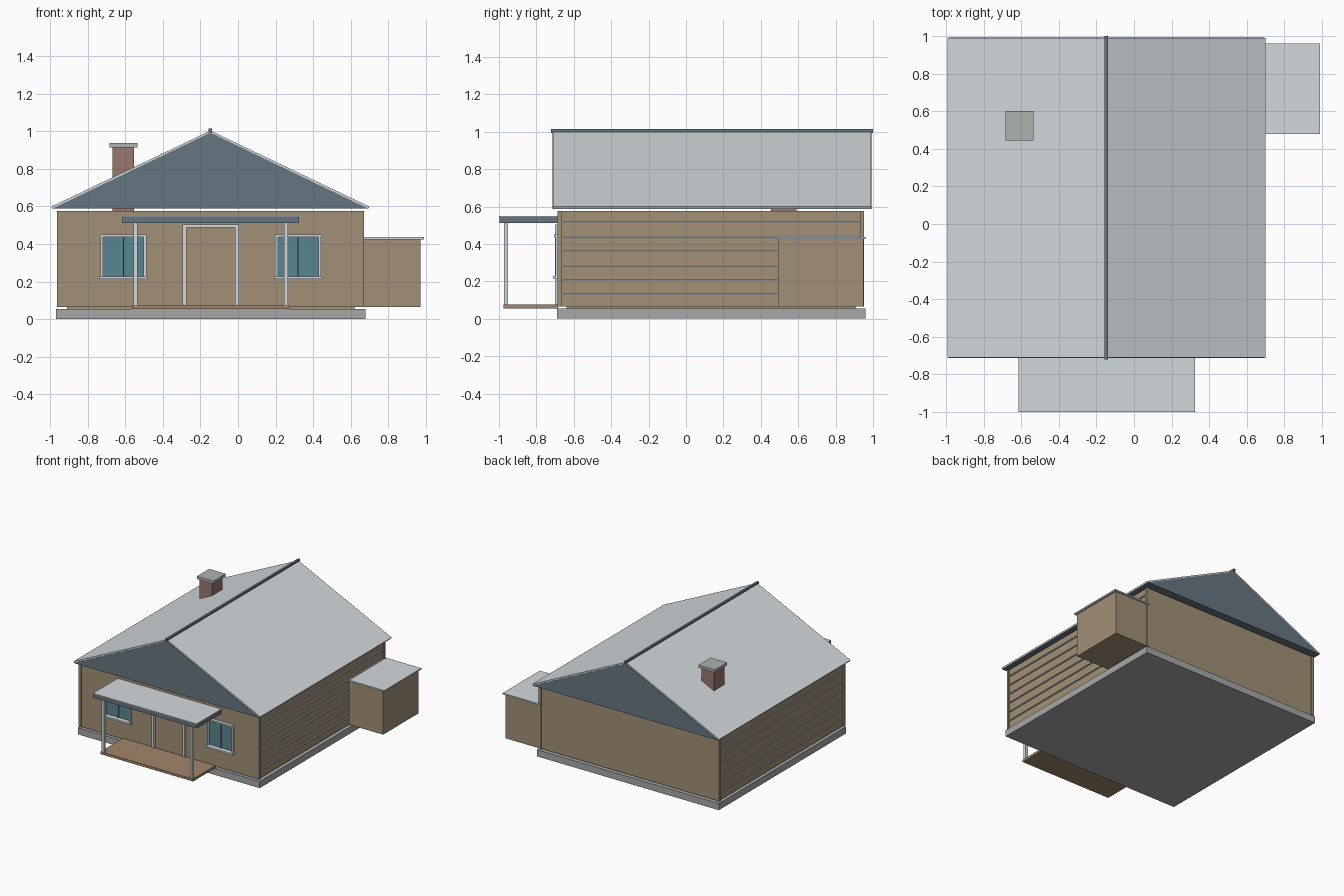
import bpy, bmesh
from math import atan2, cos, sin

if "Cube" in bpy.data.objects:
    bpy.data.objects.remove(bpy.data.objects["Cube"])

def mat(name, rgb):
    m = bpy.data.materials.new(name)
    m.diffuse_color = (*rgb, 1)
    m.use_nodes = True
    m.node_tree.nodes["Principled BSDF"].inputs["Base Color"].default_value = m.diffuse_color
    return m

WOOD = mat("wood", (0.36, 0.28, 0.18))
DECK = mat("deck", (0.36, 0.24, 0.15))
SLATE = mat("slate", (0.13, 0.18, 0.22))
METAL = mat("roof_metal", (0.65, 0.70, 0.72))
STONE = mat("stone", (0.38, 0.39, 0.38))
BRICK = mat("brick", (0.32, 0.19, 0.16))
GLASS = mat("glass", (0.10, 0.24, 0.28))
CAP = mat("cap", (0.42, 0.45, 0.43))

def make(name, bm, m):
    bmesh.ops.recalc_face_normals(bm, faces=bm.faces)
    me = bpy.data.meshes.new(name)
    bm.to_mesh(me)
    bm.free()
    ob = bpy.data.objects.new(name, me)
    bpy.context.collection.objects.link(ob)
    me.materials.append(m)
    return ob

def box(name, x, y, z, m):
    """Box from (min, max) ranges."""
    bm = bmesh.new()
    bmesh.ops.create_cube(bm, size=1)
    for v in bm.verts:
        v.co = [r[0] if c < 0 else r[1] for r, c in zip((x, y, z), v.co)]
    return make(name, bm, m)

def extrude_xz(name, pts, y0, y1, m):
    """Extrude an x-z profile along y."""
    bm = bmesh.new()
    f = bm.faces.new([bm.verts.new((x, y0, z)) for x, z in pts])
    g = bmesh.ops.extrude_face_region(bm, geom=[f])
    bmesh.ops.translate(bm, vec=(0, y1 - y0, 0),
                        verts=[v for v in g["geom"] if isinstance(v, bmesh.types.BMVert)])
    return make(name, bm, m)

# Foundation and floor
box("foundation", (-0.97, 0.68), (-0.69, 0.96), (0, 0.055), STONE)
box("floor", (-0.91, 0.62), (-0.64, 0.905), (0.055, 0.075), WOOD)

# Front wall: panel grid with window and door openings
Z0, Z1, FRONT, T = 0.065, 0.575, -0.68, 0.035
xs = [-0.955, -0.725, -0.495, -0.285, -0.005, 0.205, 0.435, 0.662]
zs = [Z0, 0.22, 0.445, 0.485, Z1]
openings = {(1, 1), (5, 1), (3, 0), (3, 1), (3, 2)}
bm = bmesh.new()
grid = [[bm.verts.new((x, FRONT, z)) for z in zs] for x in xs]
for i in range(len(xs) - 1):
    for j in range(len(zs) - 1):
        if (i, j) not in openings:
            bm.faces.new((grid[i][j], grid[i + 1][j], grid[i + 1][j + 1], grid[i][j + 1]))
wall = make("front_wall", bm, WOOD)
for p in wall.data.polygons:
    if p.normal.y > 0:
        p.flip()
sol = wall.modifiers.new("thickness", "SOLIDIFY")
sol.thickness, sol.offset = T, -1

# Other walls
box("back_wall", (-0.955, 0.662), (0.945 - T, 0.945), (Z0, Z1), WOOD)
box("left_wall", (-0.955, -0.955 + T), (FRONT + T, 0.945 - T), (Z0, Z1), WOOD)
box("right_wall", (0.662 - T, 0.662), (FRONT + T, 0.945 - T), (Z0, Z1), WOOD)

# Corner posts
for x in (-0.965, 0.65):
    for y in (-0.686, 0.932):
        box("corner_post", (x, x + 0.022), (y, y + 0.02), (Z0, Z1), WOOD)

# Siding battens on both sides
for z in (0.13, 0.207, 0.284, 0.361, 0.438, 0.515):
    for x in (-0.962, 0.658):
        box("siding_batten", (x, x + 0.014), (-0.655, 0.925), (z - 0.004, z + 0.004), METAL)

# Windows
for x0, x1 in ((-0.725, -0.495), (0.205, 0.435)):
    xm = (x0 + x1) / 2
    box("window_glass", (x0, x1), (-0.675, -0.665), (0.22, 0.445), GLASS)
    for x in (x0, x1):
        box("window_jamb", (x - 0.007, x + 0.007), (-0.698, -0.665), (0.228, 0.44), METAL)
    box("window_mullion", (xm - 0.003, xm + 0.003), (-0.683, -0.67), (0.228, 0.44), SLATE)
    box("window_head", (x0 - 0.009, x1 + 0.009), (-0.705, -0.665), (0.438, 0.45), METAL)
    box("window_sill", (x0 - 0.014, x1 + 0.014), (-0.712, -0.665), (0.214, 0.228), METAL)

# Door
box("door", (-0.285, -0.005), (-0.675, -0.655), (Z0, 0.487), WOOD)
for x in (-0.285, -0.005):
    box("door_jamb", (x - 0.01, x + 0.01), (-0.70, -0.66), (0.075, 0.487), METAL)
box("door_head", (-0.295, 0.005), (-0.70, -0.66), (0.487, 0.505), METAL)

# Porch
box("porch_deck", (-0.565, 0.275), (-0.975, -0.685), (0.055, 0.075), DECK)
for x in (-0.556, 0.244):
    box("porch_post", (x, x + 0.022), (-0.973, -0.951), (0.075, 0.515), METAL)
box("porch_fascia", (-0.615, 0.325), (-0.998, -0.68), (0.512, 0.545), SLATE)
box("porch_roof", (-0.615, 0.325), (-1.0, -0.68), (0.545, 0.55), METAL)

# Main roof: gable prism, two sloped panels, ridge
CX, HALF, EAVE, APEX = -0.147, 0.842, 0.588, 0.993
extrude_xz("gable_roof_core",
           [(CX - HALF, EAVE), (CX + HALF, EAVE), (CX, APEX)], -0.714, 0.993, SLATE)
a = atan2(APEX - EAVE, HALF)
dx, dz = 0.012 * sin(a), 0.012 * cos(a)
for s, side in ((-1, "left"), (1, "right")):
    extrude_xz(side + "_roof_panel",
               [(CX, APEX), (CX + s * HALF, EAVE),
                (CX + s * (HALF + dx), EAVE + dz), (CX, APEX + dz)], -0.711, 0.99, METAL)
box("roof_ridge", (CX - 0.009, CX + 0.009), (-0.722, 1.0), (0.994, 1.014), SLATE)

# Chimney
box("chimney", (-0.667, -0.555), (0.455, 0.59), (0.5, 0.917), BRICK)
box("chimney_cap", (-0.685, -0.535), (0.445, 0.603), (0.915, 0.938), CAP)

# Side annex
box("annex", (0.655, 0.972), (0.492, 0.948), (Z0, 0.425), WOOD)
box("annex_roof", (0.655, 0.99), (0.48, 0.96), (0.425, 0.436), METAL)
